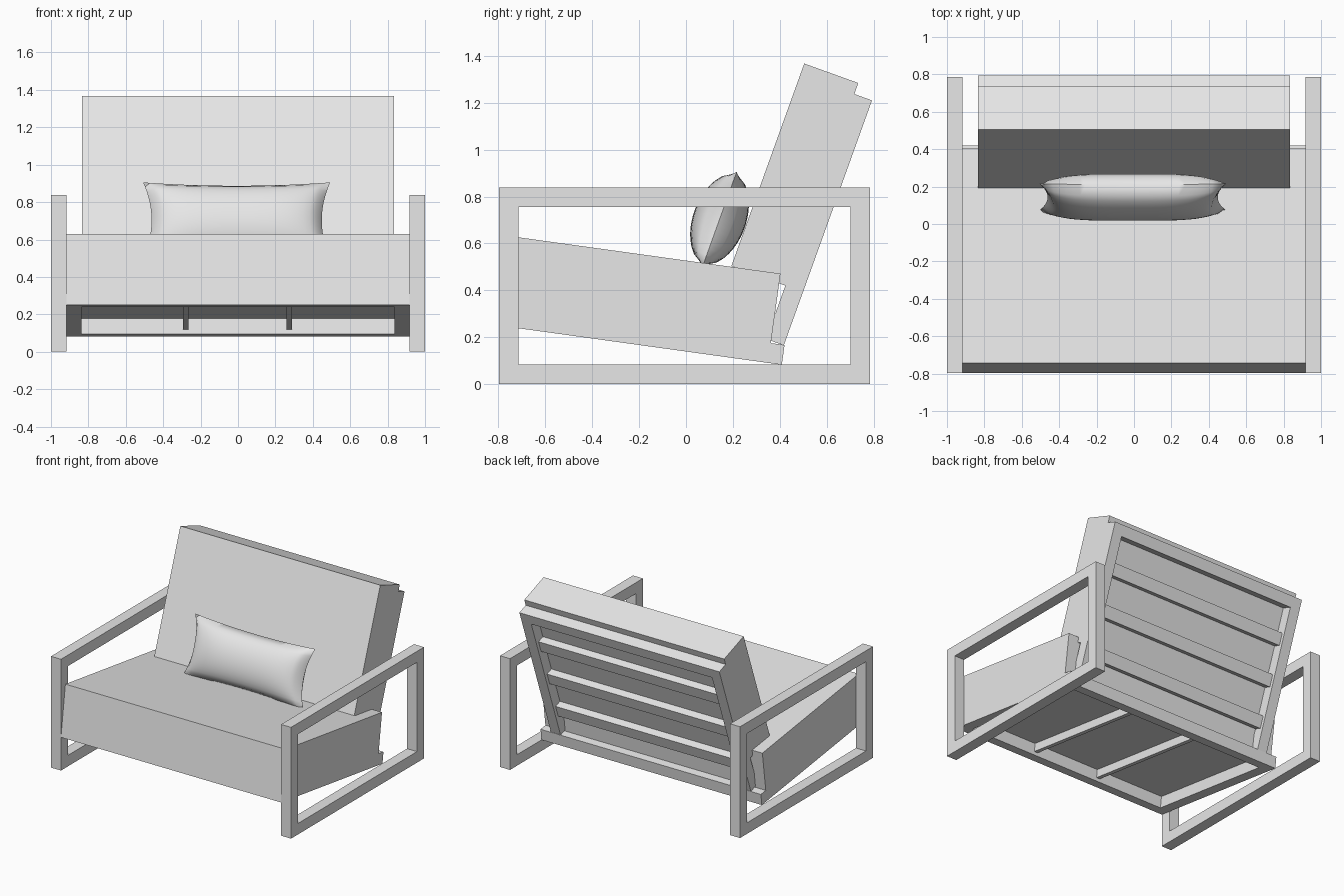
import bpy, bmesh, math
from mathutils import Matrix, Vector

cube = bpy.data.objects.get("Cube")
if cube:
    bpy.data.objects.remove(cube, do_unlink=True)

GREY = (0.8, 0.8, 0.8, 1)
mat = bpy.data.materials.new("light_grey")
mat.use_nodes = True
mat.diffuse_color = GREY
mat.node_tree.nodes["Principled BSDF"].inputs["Base Color"].default_value = GREY


def finish(name, bm, matrix=Matrix()):
    bmesh.ops.recalc_face_normals(bm, faces=bm.faces)
    mesh = bpy.data.meshes.new(name)
    bm.to_mesh(mesh)
    bm.free()
    mesh.materials.append(mat)
    obj = bpy.data.objects.new(name, mesh)
    obj.matrix_world = matrix
    bpy.context.collection.objects.link(obj)
    return obj


def box(name, x, y, z, matrix=Matrix()):
    """Box between (min, max) pairs in a local frame."""
    bm = bmesh.new()
    bmesh.ops.create_cube(bm, size=1)
    for v in bm.verts:
        v.co = [lo + (c + 0.5) * (hi - lo) for c, (lo, hi) in zip(v.co, (x, y, z))]
    return finish(name, bm, matrix)


def ring(name, a, b, width, depth, place, matrix=Matrix()):
    """Rectangular frame of square bars, extruded along its depth."""
    bm = bmesh.new()

    def loop(w):
        (a0, a1), (b0, b1) = a, b
        pts = [(a0 + w, b0 + w), (a1 - w, b0 + w), (a1 - w, b1 - w), (a0 + w, b1 - w)]
        return [bm.verts.new(place(p, q, depth[0])) for p, q in pts]

    outer, inner = loop(0), loop(width)
    faces = [bm.faces.new((outer[i], outer[i - 3], inner[i - 3], inner[i])) for i in range(4)]
    out = bmesh.ops.extrude_face_region(bm, geom=faces)["geom"]
    shift = Vector(place(0, 0, depth[1])) - Vector(place(0, 0, depth[0]))
    bmesh.ops.translate(bm, vec=shift, verts=[g for g in out if isinstance(g, bmesh.types.BMVert)])
    return finish(name, bm, matrix)


def tilted(y, z, degrees):
    return Matrix.Translation((0, y, z)) @ Matrix.Rotation(math.radians(-degrees), 4, "X")


# Armrest side frames
for side, sx in (("left", 1), ("right", -1)):
    ring(side + "_arm_frame", (-0.797, 0.785), (0, 0.838), 0.083, (0.917, 1.0),
         lambda p, q, d, sx=sx: (sx * d, p, q))

# Seat: base frame, two cross bars and cushion, sloping down to the rear
seat = tilted(-0.797, 0.25, 7.9)
ring("seat_frame", (-0.918, 0.918), (0, 1.217), 0.08, (0, 0.085),
     lambda p, q, d: (p, q, d), seat)
for i, x in enumerate((-0.28, 0.275)):
    box(f"seat_cross_bar_{i + 1}", (x - 0.015, x + 0.015), (0.08, 1.137), (0.025, 0.085), seat)
box("seat_cushion", (-0.918, 0.918), (0, 1.158), (0.085, 0.384), seat)

# Backrest: stiles, top rail, slats and cushion, leaning rearward
back = tilted(0.793, 1.21, 19.8)
W, T = 0.833, 0.08
for side, sx in (("left", 1), ("right", -1)):
    box(side + "_back_stile", sorted((sx * W, sx * (W - T))), (-T, 0), (-1.11, 0), back)
box("back_top_rail", (T - W, W - T), (-T, 0), (-T, 0), back)
for i in range(3):
    top = -0.265 - 0.3 * i
    box(f"back_slat_{i + 1}", (T - W, W - T), (-T, -0.025), (top - 0.09, top), back)
box("back_cushion", (-W, W), (-0.325, -T), (-0.868, 0.05), back)

# Throw pillow: two bulged sheets sharing a pinched rim
bm = bmesh.new()
for sign in (1, -1):
    made = bmesh.ops.create_grid(bm, x_segments=28, y_segments=16, size=1)["verts"]
    for vert in made:
        u, v = vert.co.x, vert.co.y
        bulge = (max(0, 1 - u ** 4) * max(0, 1 - v ** 2)) ** 0.5
        vert.co = (0.5 * u * (1 - 0.09 * (1 - v * v)),
                   sign * 0.113 * bulge,
                   0.215 * v * (1 - 0.09 * (1 - u * u)))
bmesh.ops.remove_doubles(bm, verts=bm.verts, dist=0.0005)
pillow = finish("throw_pillow", bm, tilted(0.143, 0.703, 19.8) @ Matrix.Translation((-0.007, 0, 0)))
bpy.ops.object.select_all(action="DESELECT")
pillow.select_set(True)
bpy.context.view_layer.objects.active = pillow
bpy.ops.object.shade_smooth_by_angle(angle=math.radians(50))
